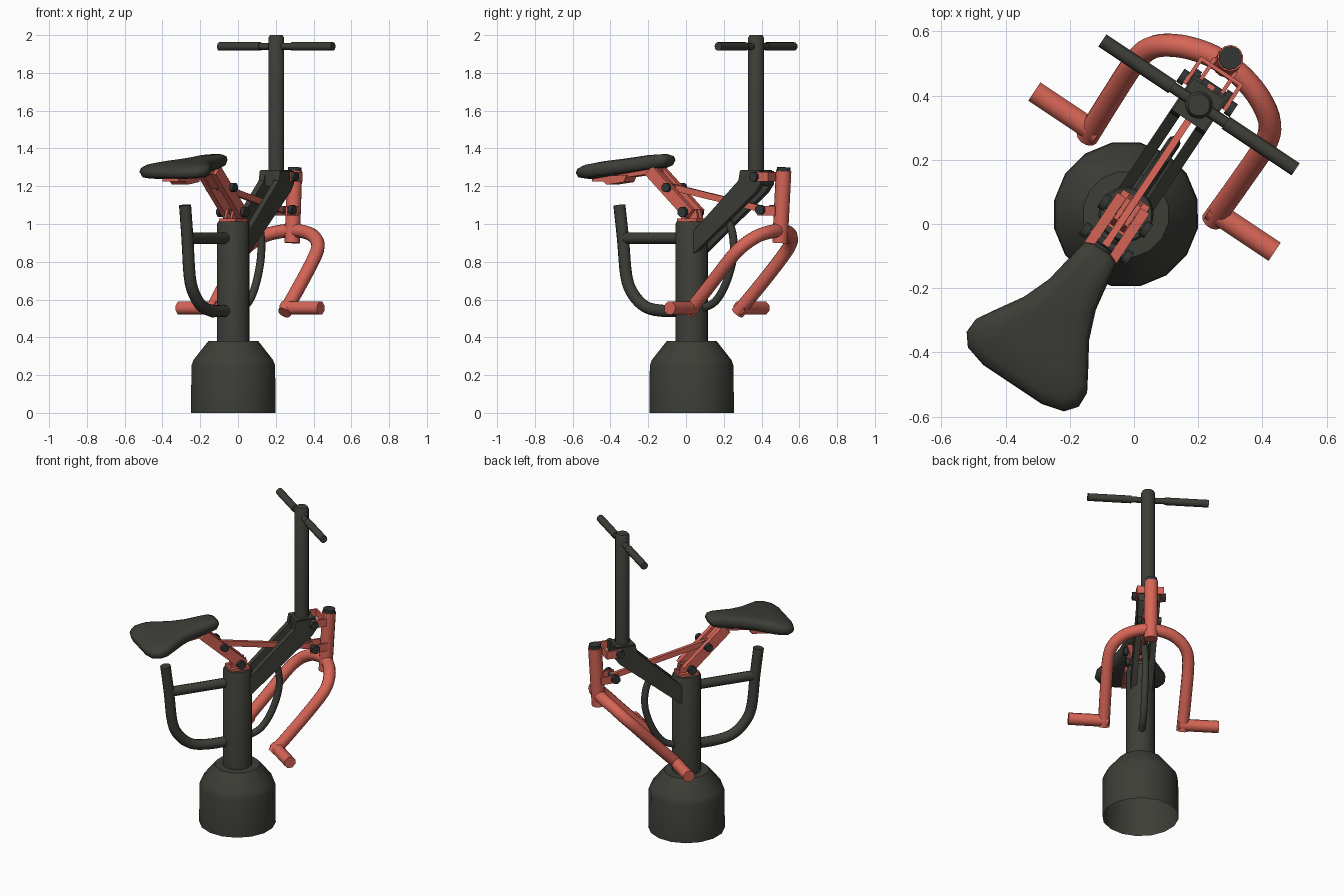
import bpy, bmesh, math
from mathutils import Matrix, Vector

if "Cube" in bpy.data.objects:
    bpy.data.objects.remove(bpy.data.objects["Cube"])

# Machine is built along local +x (forward), then turned into place
PLACE = Matrix.Translation((-0.025, 0.03, 0)) @ Matrix.Rotation(math.radians(56.3), 4, 'Z')


def material(name, rgb):
    m = bpy.data.materials.new(name)
    m.diffuse_color = (*rgb, 1)
    m.use_nodes = True
    m.node_tree.nodes["Principled BSDF"].inputs["Base Color"].default_value = m.diffuse_color
    return m


DARK = material("dark grey paint", (0.047, 0.048, 0.039))
RED = material("coral red paint", (0.68, 0.13, 0.095))
CAP = material("black plastic", (0.033, 0.038, 0.036))


def finish(ob, mat, smooth=35):
    ob.data.materials.clear()
    ob.data.materials.append(mat)
    ob.matrix_world = PLACE
    for p in ob.data.polygons:
        p.use_smooth = True
    ob.data.set_sharp_from_angle(angle=math.radians(smooth))
    return ob


def from_bmesh(name, bm, mat, smooth=35):
    bmesh.ops.recalc_face_normals(bm, faces=bm.faces)
    me = bpy.data.meshes.new(name)
    bm.to_mesh(me)
    bm.free()
    ob = bpy.data.objects.new(name, me)
    bpy.context.collection.objects.link(ob)
    return finish(ob, mat, smooth)


def loft(name, rings, mat, cap_start=True, cap_end=True, smooth=35):
    bm = bmesh.new()
    vs = [[bm.verts.new(p) for p in ring] for ring in rings]
    n = len(vs[0])
    for a, b in zip(vs, vs[1:]):
        for i in range(n):
            j = (i + 1) % n
            bm.faces.new((a[i], a[j], b[j], b[i]))
    if cap_start:
        bm.faces.new(vs[0][::-1])
    if cap_end:
        bm.faces.new(vs[-1])
    return from_bmesh(name, bm, mat, smooth)


def lathe(name, profile, mat, sides=16, at=(0, 0), open_bottom=False):
    rings = [[(at[0] + r * math.cos(math.tau * i / sides), at[1] + r * math.sin(math.tau * i / sides), z)
              for i in range(sides)] for r, z in profile]
    return loft(name, rings, mat, cap_start=not open_bottom)


def prism(name, outline, v0, v1, mat):
    # side profile in (forward, up), extruded sideways
    return loft(name, [[(u, v, z) for u, z in outline] for v in (v0, v1)], mat, smooth=20)


def bar(name, a, b, depth, v0, v1, mat):
    a, b = Vector(a), Vector(b)
    d = (b - a).normalized()
    n = Vector((-d.y, d.x)) * depth / 2
    return prism(name, [a - n, b - n, b + n, a + n], v0, v1, mat)


def catmull(pts, steps):
    p = [Vector(q) for q in pts]
    p = [2 * p[0] - p[1]] + p + [2 * p[-1] - p[-2]]
    out = []
    for i in range(1, len(p) - 2):
        a, b, c, d = p[i - 1:i + 3]
        for s in range(steps):
            t = s / steps
            out.append(0.5 * (2 * b + (c - a) * t + (2 * a - 5 * b + 4 * c - d) * t * t
                              + (3 * b - a - 3 * c + d) * t ** 3))
    return out + [p[-2]]


def tube(name, pts, r, mat, sides=12, steps=4):
    path = catmull(pts, steps) if len(pts) > 2 else [Vector(q) for q in pts]
    rings, normal = [], None
    for i, p in enumerate(path):
        t = (path[min(i + 1, len(path) - 1)] - path[max(i - 1, 0)]).normalized()
        if normal is None:
            normal = t.orthogonal()
        normal = (normal - t * normal.dot(t)).normalized()
        side = t.cross(normal)
        rings.append([p + r * (math.cos(k) * normal + math.sin(k) * side)
                      for k in (math.tau * (j + 0.5) / sides for j in range(sides))])
    return loft(name, rings, mat, smooth=35 if sides > 10 else 50)


def bolt(name, u, z, half, r=0.025):
    tube(name + "_pin", [(u, -half, z), (u, half, z)], r * 0.6, CAP, 8)
    for s in (-1, 1):
        tube(name + "_head", [(u, s * (half - 0.022), z), (u, s * half, z)], r, CAP, 8)


# Hollow base and main post
lathe("base_cover", [(0.228, 0), (0.226, 0.25), (0.215, 0.28), (0.135, 0.38), (0.08, 0.381)],
      DARK, 16, open_bottom=True)
lathe("main_post", [(0.086, 0.2), (0.086, 1.0), (0.08, 1.012)], DARK, 20)

# Rear step loop with cross bar, and thin front loop
tube("rear_loop", [(-0.46, 0, 1.1), (-0.437, 0, 0.92), (-0.415, 0, 0.72), (-0.37, 0, 0.625),
                   (-0.29, 0, 0.56), (-0.18, 0, 0.54), (-0.05, 0, 0.54)], 0.032, DARK)
tube("rear_loop_bar", [(-0.435, 0, 0.925), (-0.05, 0, 0.925)], 0.03, DARK)
tube("front_loop", [(0.06, 0, 0.55), (0.15, 0, 0.59), (0.22, 0, 0.69), (0.265, 0, 0.83),
                    (0.26, 0, 0.95), (0.22, 0, 1.04)], 0.021, DARK)

# Twin plates of the sloping beam
beam = [(0.04, 0.83), (0.45, 1.17), (0.48, 1.21), (0.48, 1.28), (0.35, 1.28), (0.34, 1.23), (0.04, 0.95)]
for s in (-1, 1):
    prism("beam_plate", beam, s * 0.03, s * 0.065, DARK)
prism("beam_head", [(0.35, 1.2), (0.47, 1.2), (0.47, 1.285), (0.35, 1.285)], -0.06, 0.06, DARK)

# Handle post and handlebar
lathe("handle_post", [(0.043, 1.2), (0.043, 1.985), (0.034, 2.0)], DARK, 16, at=(0.41, 0))
tube("handlebar", [(0.41, -0.34, 1.94), (0.41, 0.34, 1.94)], 0.018, DARK, 10)
for s in (-1, 1):
    tube("hand_grip", [(0.41, s * 0.1, 1.94), (0.41, s * 0.362, 1.94)], 0.023, DARK, 10)

# Red swinging stem with cap, pedal fork and pedals
tube("stem", [(0.562, 0, 0.9), (0.585, 0, 1.28)], 0.041, RED, 14)
tube("stem_cap", [(0.585, 0, 1.275), (0.586, 0, 1.3)], 0.037, CAP, 10)
half = [(0.135, 0.235, 0.53), (0.29, 0.24, 0.69), (0.42, 0.24, 0.83), (0.485, 0.215, 0.895),
        (0.53, 0.15, 0.94), (0.556, 0.07, 0.96)]
tube("pedal_fork", half + [(0.562, 0, 0.965)] + [(u, -v, z) for u, v, z in half[::-1]], 0.036, RED)
for s in (-1, 1):
    tube("pedal", [(0.16, s * 0.21, 0.555), (0.16, s * 0.45, 0.555)], 0.037, RED, 8)

# Seat: outline lofted through rounded layers, sloping up to the nose
right = [(-0.13, 0.03), (-0.142, 0.058), (-0.2, 0.07), (-0.3, 0.087), (-0.39, 0.122), (-0.47, 0.172),
         (-0.53, 0.208), (-0.58, 0.21), (-0.618, 0.18), (-0.637, 0.11)]
outline = right + [(u, -v) for u, v in right[::-1]]
layers = [(0.82, -0.035), (0.95, -0.025), (1.0, 0.0), (0.97, 0.02), (0.86, 0.034), (0.55, 0.042)]
rings = []
for k, dz in layers:
    ring = []
    for u, v in outline:
        uu = -0.4 + (u + 0.4) * k
        ring.append((uu, v * k, 1.302 + (uu + 0.4) * 0.145 + dz))
    rings.append(ring)
loft("seat", rings, DARK, smooth=60)

# Seat brackets and twin seat arms
prism("seat_bracket", [(-0.6, 1.225), (-0.53, 1.225), (-0.51, 1.208), (-0.4, 1.222), (-0.38, 1.26), (-0.6, 1.25)],
      -0.05, 0.05, RED)
prism("seat_rail", [(-0.45, 1.24), (-0.2, 1.27), (-0.2, 1.3), (-0.45, 1.27)], -0.04, 0.04, RED)
for s in (-1, 1):
    bar("seat_arm", (0.02, 1.05), (-0.235, 1.285), 0.065, s * 0.028, s * 0.06, RED)
    prism("pivot_plate", [(-0.06, 1.01), (0.06, 1.01), (0.045, 1.08), (-0.03, 1.08)], s * 0.012, s * 0.026, RED)
bar("seat_arm_web", (-0.15, 1.2), (-0.235, 1.28), 0.04, -0.03, 0.03, RED)
prism("pivot_base", [(-0.06, 1.01), (0.06, 1.01), (0.06, 1.03), (-0.06, 1.03)], -0.05, 0.05, RED)

# Push rod from seat arm to stem
bar("push_rod", (-0.12, 1.195), (0.48, 1.073), 0.034, -0.011, 0.011, RED)

# Forks linking the stem to the beam and to the rod
for name, z, w, u0, u1 in (("upper_link", 1.25, 0.08, 0.44, 0.54), ("lower_link", 1.07, 0.045, 0.45, 0.56)):
    box = [(u0, z - 0.025), (u1, z - 0.025), (u1, z + 0.025), (u0, z + 0.025)]
    for s in (-1, 1):
        prism(name + "_side", box, s * (w - 0.012), s * w, RED)
    prism(name + "_cross", [(u1 - 0.012, z - 0.025), (u1, z - 0.025), (u1, z + 0.025), (u1 - 0.012, z + 0.025)],
          -w, w, RED)

# Pivot bolts
bolt("seat_arm_bolt", -0.11, 1.193, 0.088)
bolt("post_bolt", -0.005, 1.063, 0.088, 0.028)
bolt("rod_bolt", 0.475, 1.075, 0.07, 0.027)
bolt("beam_bolt", 0.455, 1.25, 0.1, 0.026)
